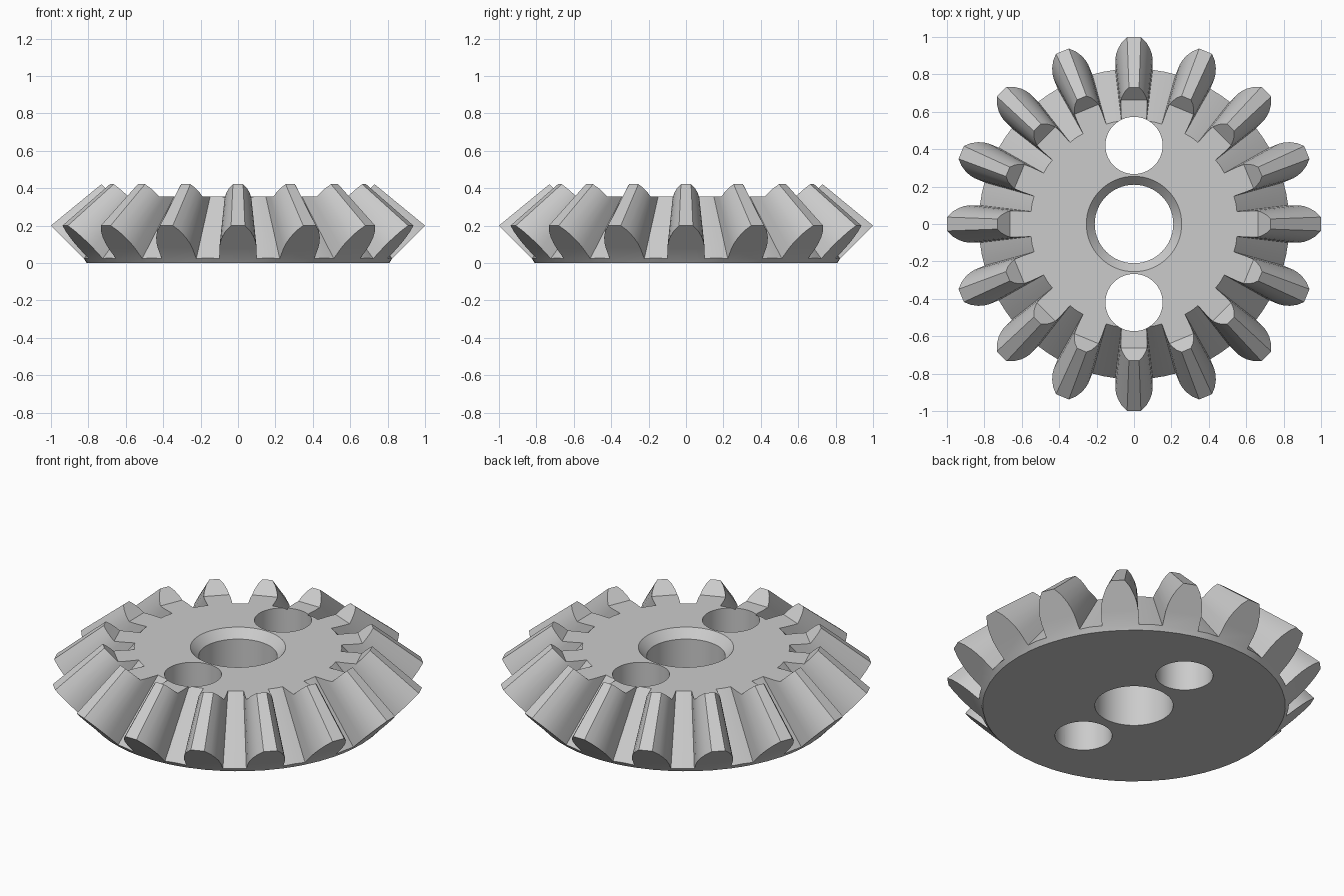
import bpy, bmesh
from math import cos, sin, pi, radians, atan2
from mathutils import Matrix, Vector

cube = bpy.data.objects.get("Cube")
if cube:
    bpy.data.objects.remove(cube, do_unlink=True)

TEETH = 16
APEX = Vector((0, 0, 1.02))   # all tooth lines run towards this point
TOP = 0.355                   # height of the flat top
INNER = 0.73                  # scale of the tooth's small end
BASE_R = 0.81
# Half of the tooth's large end: (half width, height), tip to root
FLANK = [(0.037, 0.2), (0.065, 0.172), (0.085, 0.138), (0.0955, 0.109),
         (0.1, 0.08), (0.1, 0.024)]
SHOULDER = 3                  # flank point that meets the flat top

steel = bpy.data.materials.new("light grey metal")
steel.use_nodes = True
grey = (0.6, 0.6, 0.6, 1)
steel.diffuse_color = grey
steel.node_tree.nodes["Principled BSDF"].inputs["Base Color"].default_value = grey


def make_object(name, bm):
    bmesh.ops.recalc_face_normals(bm, faces=bm.faces)
    mesh = bpy.data.meshes.new(name)
    bm.to_mesh(mesh)
    bm.free()
    mesh.materials.append(steel)
    obj = bpy.data.objects.new(name, mesh)
    bpy.context.collection.objects.link(obj)
    return obj


def small_end(p):
    """Slide a large-end point towards the apex, to the inner cone or flat top."""
    scale = min(INNER, (APEX.z - TOP) / (APEX.z - p.z))
    return APEX + (p - APEX) * scale


def lathe(name, profile, x=0, y=0, steps=64):
    """Closed round solid from (radius, height) pairs."""
    bm = bmesh.new()
    rings = [[bm.verts.new((x + r * cos(2 * pi * i / steps),
                            y + r * sin(2 * pi * i / steps), z))
              for i in range(steps)] for r, z in profile]
    for a, b in zip(rings, rings[1:]):
        for i in range(steps):
            j = (i + 1) % steps
            bm.faces.new((a[i], a[j], b[j], b[i]))
    bm.faces.new(rings[0])
    bm.faces.new(rings[-1])
    return make_object(name, bm)


# Gear body with teeth
bm = bmesh.new()
outline, inner, base = [], [], []
last = len(FLANK) - 1
section = [(-w, z) for w, z in reversed(FLANK)] + FLANK
per_tooth = len(section) + 1
for k in range(TEETH):
    turn = Matrix.Rotation(2 * pi * k / TEETH, 4, 'Z')
    points = [turn @ Vector((z + 0.8, w, z)) for w, z in section]
    half = pi / TEETH
    points.append(turn @ Vector((0.83 * cos(half), 0.83 * sin(half), 0.027)))
    for p in points:
        outline.append(bm.verts.new(p))
        inner.append(bm.verts.new(small_end(p)))
    # Rim of the flat bottom: root, tooth middle, root, groove middle
    root = atan2(FLANK[-1][0], FLANK[-1][1] + 0.8)
    for a in (-root, 0, root, half):
        base.append(bm.verts.new(turn @ Vector((BASE_R * cos(a), BASE_R * sin(a), 0))))

# Flanks, tips and groove floors
count = len(outline)
for i in range(count):
    j = (i + 1) % count
    bm.faces.new((outline[i], outline[j], inner[j], inner[i]))

# Large and small tooth ends
top_rim = []
for k in range(TEETH):
    s = k * per_tooth
    e = s + per_tooth - 2
    for i in range(last):
        bm.faces.new((outline[s + i], outline[s + i + 1],
                      outline[e - i - 1], outline[e - i]))
    for i in range(last - SHOULDER, last):
        bm.faces.new((inner[s + i], inner[s + i + 1],
                      inner[e - i - 1], inner[e - i]))
    b = 4 * k
    following = (s + per_tooth) % count
    bm.faces.new((base[b], base[b + 1], base[b + 2], outline[e], outline[s]))
    bm.faces.new((base[b + 2], base[b + 3], outline[e + 1], outline[e]))
    bm.faces.new((base[b + 3], base[(b + 4) % len(base)],
                  outline[following], outline[e + 1]))
    top_rim += inner[s:s + last - SHOULDER + 1]
    top_rim += inner[e - last + SHOULDER:e + 2]

# Flat top and bottom
bm.faces.new(top_rim)
bm.faces.new(base)
gear = make_object("bevel_gear", bm)

# Chamfered bore and two round holes
cutters = [lathe("bore_cutter", [(0.21, -0.1), (0.21, TOP - 0.05),
                                 (0.255, TOP), (0.255, TOP + 0.1)])]
for side, y in (("back", 0.42), ("front", -0.42)):
    cutters.append(lathe(side + "_hole_cutter", [(0.153, -0.1), (0.153, 0.6)], y=y))

bpy.ops.object.select_all(action='DESELECT')
bpy.context.view_layer.objects.active = gear
gear.select_set(True)
for cutter in cutters:
    cutter.hide_render = True
    mod = gear.modifiers.new("hole", 'BOOLEAN')
    mod.operation = 'DIFFERENCE'
    mod.solver = 'EXACT'
    mod.object = cutter
    bpy.ops.object.modifier_apply(modifier=mod.name)
    bpy.data.objects.remove(cutter, do_unlink=True)

bpy.ops.object.shade_smooth_by_angle(angle=radians(25))
